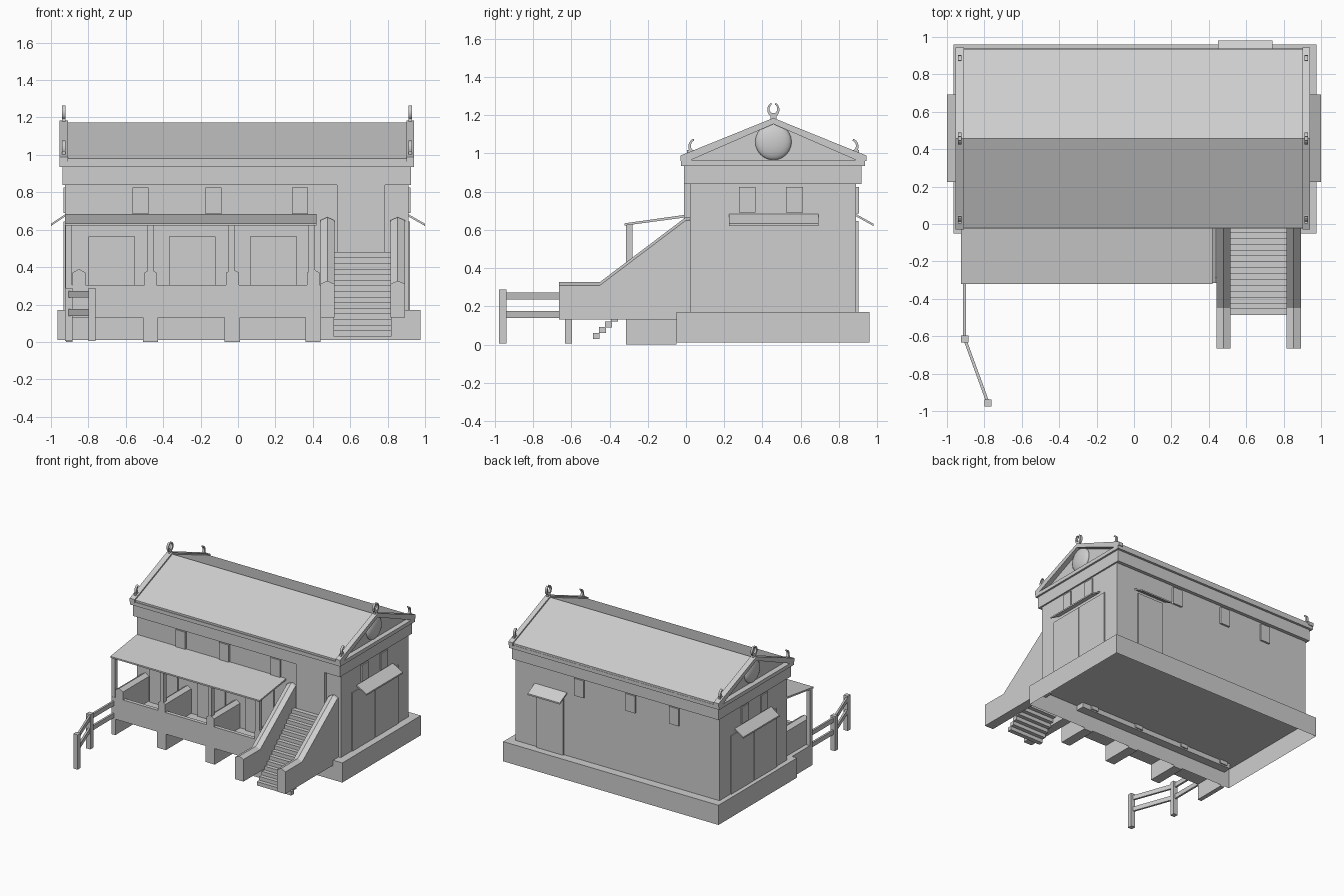
import bpy, bmesh, math
from mathutils import Vector

cube = bpy.data.objects.get("Cube")
if cube:
    bpy.data.objects.remove(cube, do_unlink=True)

stone = bpy.data.materials.new("pale_grey")
stone.use_nodes = True
GREY = (0.62, 0.62, 0.62, 1)
stone.diffuse_color = GREY
stone.node_tree.nodes["Principled BSDF"].inputs["Base Color"].default_value = GREY


def finish(name, bm):
    bmesh.ops.recalc_face_normals(bm, faces=bm.faces)
    mesh = bpy.data.meshes.new(name)
    bm.to_mesh(mesh)
    bm.free()
    mesh.materials.append(stone)
    ob = bpy.data.objects.new(name, mesh)
    bpy.context.collection.objects.link(ob)
    return ob


def prism(name, profile, axis, a, b):
    """Extrude a closed 2D outline along x (outline in y,z) or y (outline in x,z)."""
    bm = bmesh.new()
    place = (lambda p, t: (t, *p)) if axis == "x" else (lambda p, t: (p[0], t, p[1]))
    ends = [[bm.verts.new(place(p, t)) for p in profile] for t in (a, b)]
    for ring in ends:
        bm.faces.new(ring)
    n = len(profile)
    for i in range(n):
        j = (i + 1) % n
        bm.faces.new((ends[0][i], ends[0][j], ends[1][j], ends[1][i]))
    return finish(name, bm)


def box(name, x, y, z):
    return prism(name, [(y[0], z[0]), (y[1], z[0]), (y[1], z[1]), (y[0], z[1])], "x", *x)


def beam(name, start, end, width, height):
    """Upright rectangular bar between two level points."""
    a, b = Vector(start), Vector(end)
    side = (b - a).cross(Vector((0, 0, 1))).normalized() * width / 2
    up = Vector((0, 0, height / 2))
    bm = bmesh.new()
    for p in (a, b):
        for s, u in ((-1, -1), (1, -1), (1, 1), (-1, 1)):
            bm.verts.new(p + side * s + up * u)
    bmesh.ops.convex_hull(bm, input=bm.verts)
    return finish(name, bm)


# Plinth, open underneath
bm = bmesh.new()
bmesh.ops.create_cube(bm, size=1)
for v in bm.verts:
    v.co = (0.005 + v.co.x * 1.94, 0.455 + v.co.y * 1.01, 0.09 + v.co.z * 0.16)
bm.faces.ensure_lookup_table()
bmesh.ops.delete(bm, geom=[min(bm.faces, key=lambda f: f.calc_center_median().z)], context="FACES_ONLY")
finish("plinth", bm)

# Hall, frieze and cornice
box("hall_walls", (-0.925, 0.912), (0.02, 0.89), (0.17, 0.85))
box("frieze", (-0.937, 0.925), (-0.01, 0.918), (0.84, 0.94))
box("cornice", (-0.955, 0.94), (-0.025, 0.937), (0.935, 0.965))
box("stair_door_panel", (0.53, 0.785), (-0.01, 0.03), (0.17, 0.85))

# Roof with raking cornices at both gables
RIDGE = 0.457
prism("roof", [(-0.02, 0.96), (-0.02, 0.98), (RIDGE, 1.172), (0.935, 0.98), (0.935, 0.96)], "x", -0.91, 0.9)
rake = [(-0.03, 0.96), (-0.03, 0.988), (RIDGE, 1.185), (0.944, 0.988), (0.944, 0.96), (0.9, 0.96), (RIDGE, 1.153), (0.014, 0.96)]


def crescent(y, z, r, start, stop, steps=10):
    """Horn-shaped outline, thick at the start and tapering to its tip."""
    outer, inner = [], []
    for i in range(steps + 1):
        t = i / steps
        a = math.radians(start + (stop - start) * t)
        c, s = math.cos(a), math.sin(a) * 1.2
        k = 0.45 + 0.3 * t
        outer.append((y + r * c, z + r * s))
        inner.append((y + r * k * c, z + r * k * s))
    return outer + inner[::-1]


for side, x0, x1 in (("left", 0.9, 0.94), ("right", -0.955, -0.91)):
    mid = (x0 + x1) / 2
    sign = 1 if mid > 0 else -1
    prism(side + "_raking_cornice", rake, "x", x0, x1)
    # Rounded shield in the gable
    bm = bmesh.new()
    bmesh.ops.create_uvsphere(bm, u_segments=24, v_segments=12, radius=0.095)
    for v in bm.verts:
        v.co = (mid - sign * 0.02 + v.co.x * 0.35, RIDGE + v.co.y, 1.06 + v.co.z)
    for f in bm.faces:
        f.smooth = True
    finish(side + "_gable_shield", bm)
    # Horned roof ornaments
    t0, t1 = mid - 0.009, mid + 0.009
    box(side + "_ridge_ornament_foot", (t0, t1), (RIDGE - 0.016, RIDGE + 0.016), (1.165, 1.21))
    for d in (-1, 1):
        horn = crescent(0, 1.228, 0.032, -90, 70)
        prism(side + "_ridge_horn", [(RIDGE + d * p[0], p[1]) for p in horn], "x", t0, t1)
        cy = RIDGE + d * 0.425
        leaf = crescent(-0.015, 1.035, 0.035, -90, 80)
        prism(side + "_eave_horn", [(cy + d * p[0], p[1]) for p in leaf], "x", t0, t1)
        box(side + "_eave_ornament_foot", (t0, t1), (cy - 0.028, cy + 0.022), (0.985, 1.018))

# Upper windows on all four sides
for x in (-0.522, -0.13, 0.332):
    box("front_window", (x - 0.043, x + 0.043), (0.003, 0.03), (0.685, 0.825))
    box("back_window", (x - 0.043, x + 0.043), (0.88, 0.905), (0.685, 0.825))
for y in (0.32, 0.568):
    box("left_window", (0.9, 0.922), (y - 0.044, y + 0.044), (0.69, 0.825))
    box("right_window", (-0.933, -0.91), (y - 0.044, y + 0.044), (0.69, 0.825))

# Double side doors and the back door, each under a sloping awning
for s, wall in ((1, 0.912), (-1, 0.925)):
    for y0, y1 in ((0.16, 0.453), (0.458, 0.75)):
        box("side_door_leaf", sorted((s * (wall - 0.01), s * (wall + 0.007))), (y0, y1), (0.17, 0.645))
    tip = 1.0
    prism("side_awning", [(s * wall, 0.67), (s * wall, 0.682), (s * tip, 0.632), (s * tip, 0.62)], "y", 0.225, 0.692)
box("back_door", (0.475, 0.715), (0.88, 0.903), (0.17, 0.645))
prism("back_awning", [(0.89, 0.67), (0.89, 0.682), (0.98, 0.632), (0.98, 0.62)], "x", 0.45, 0.74)

# Porch: deck, parapet, stall doors, piers, partitions and posts
FRONT = -0.315
box("porch_deck", (-0.92, 0.44), (FRONT, 0.02), (0.13, 0.17))
box("porch_parapet", (-0.92, 0.44), (FRONT, -0.285), (0.13, 0.305))
for x in (-0.675, -0.245, 0.19):
    box("stall_door", (x - 0.125, x + 0.125), (0.005, 0.03), (0.17, 0.565))
for x0, x1, post in ((-0.885, -0.815, -0.905), (-0.5, -0.435, -0.467), (-0.063, 0.005, -0.035), (0.37, 0.435, 0.395)):
    mid = (x0 + x1) / 2
    prism("stall_partition", [(x0, 0.14), (x1, 0.14), (x1, 0.37), (mid, 0.39), (x0, 0.37)], "y", FRONT, 0.03)
    p0 = -0.92 if x0 < -0.8 else x0 - 0.008
    p1 = -0.885 if x0 < -0.8 else x1 + 0.006
    box("porch_pier", (p0, p1), (FRONT, -0.05), (0.0, 0.14))
    box("porch_post", (post - 0.017, post + 0.017), (-0.313, -0.279), (0.15, 0.632))
prism("porch_roof", [(-0.322, 0.622), (-0.322, 0.634), (0.02, 0.682), (0.02, 0.668)], "x", -0.925, 0.42)

# Stairs as a run of small treads, between two ridged side walls
for i in range(15):
    y, z = -0.487 + i * 0.0315, 0.03 + i * 0.03
    box("stair_tread", (0.51, 0.82), (y, y + 0.036), (z, z + 0.031))
for x0, x1 in ((0.44, 0.515), (0.815, 0.893)):
    sides = [(-0.665, 0.13), (-0.665, 0.31), (-0.45, 0.31), (0.0, 0.65), (0.02, 0.65), (0.02, 0.13)]
    prism("stair_side_wall", sides, "x", x0, x1)
    path = sides[1:5]
    bm = bmesh.new()
    rows = [[bm.verts.new((x, y, z + h)) for x, h in ((x0, 0), ((x0 + x1) / 2, 0.017), (x1, 0))] for y, z in path]
    for a, b in zip(rows, rows[1:]):
        for k in range(2):
            bm.faces.new((a[k], a[k + 1], b[k + 1], b[k]))
    bm.faces.new(rows[0])
    bm.faces.new(rows[-1])
    finish("stair_wall_coping", bm)

# Fence bending away from the porch corner
turns = [(-0.905, -0.3), (-0.905, -0.615), (-0.78, -0.958)]
for x, y in turns[1:]:
    box("fence_post", (x - 0.019, x + 0.019), (y - 0.019, y + 0.019), (0.005, 0.288))
for a, b in zip(turns, turns[1:]):
    for z in (0.157, 0.255):
        beam("fence_rail", (*a, z), (*b, z), 0.016, 0.036)
